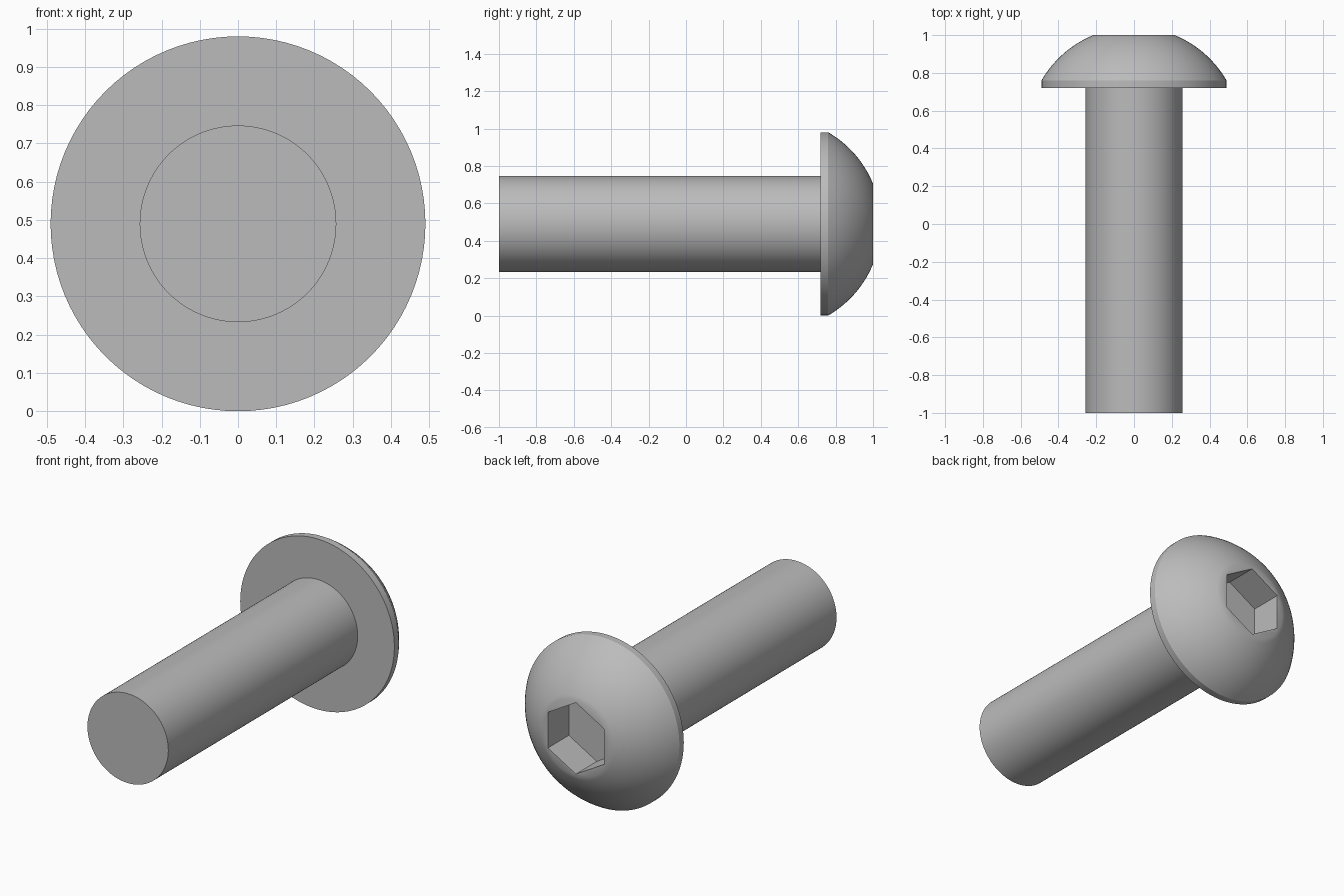
import bpy, bmesh, math
from mathutils import Matrix, Vector

cube = bpy.data.objects.get("Cube")
if cube:
    bpy.data.objects.remove(cube, do_unlink=True)

AXIS_Z = 0.49        # height of the screw axis
HEAD_R, SHAFT_R, FLAT_R = 0.49, 0.257, 0.215
HEAD_Y, RIM_Y, TIP_Y = 0.72, 0.76, 1.0
SOCKET_R, SOCKET_DEPTH = 0.205, 0.19
SIDES, ARC_STEPS = 96, 14

steel = bpy.data.materials.new("grey_steel")
steel.use_nodes = True
color = (0.5, 0.5, 0.5, 1)
steel.diffuse_color = color
steel.node_tree.nodes["Principled BSDF"].inputs["Base Color"].default_value = color


def add_lathe(name, profile, sides):
    """Revolve (radius, y) points around the screw axis and cap the ends."""
    bm = bmesh.new()
    rings = []
    for r, y in profile:
        ring = []
        for i in range(sides):
            a = math.tau * i / sides
            ring.append(bm.verts.new((r * math.sin(a), y, AXIS_Z + r * math.cos(a))))
        rings.append(ring)
    for lower, upper in zip(rings, rings[1:]):
        for i in range(sides):
            j = (i + 1) % sides
            bm.faces.new((lower[i], lower[j], upper[j], upper[i]))
    bm.faces.new(rings[0])
    bm.faces.new(rings[-1])
    bmesh.ops.recalc_face_normals(bm, faces=bm.faces)
    mesh = bpy.data.meshes.new(name)
    bm.to_mesh(mesh)
    bm.free()
    mesh.materials.append(steel)
    obj = bpy.data.objects.new(name, mesh)
    bpy.context.collection.objects.link(obj)
    return obj


def select_only(obj):
    bpy.ops.object.select_all(action='DESELECT')
    obj.select_set(True)
    bpy.context.view_layer.objects.active = obj


# Domed head: short straight rim, then a spherical arc up to the flat tip
centre = (TIP_Y**2 + FLAT_R**2 - RIM_Y**2 - HEAD_R**2) / (2 * (TIP_Y - RIM_Y))
radius = math.hypot(HEAD_R, RIM_Y - centre)
start, end = math.asin(HEAD_R / radius), math.asin(FLAT_R / radius)
dome = []
for i in range(ARC_STEPS + 1):
    a = start + (end - start) * i / ARC_STEPS
    dome.append((radius * math.sin(a), centre + radius * math.cos(a)))
head = add_lathe("button_head", [(HEAD_R, HEAD_Y)] + dome, SIDES)

# Hexagonal drive socket, cut into the head with points up and down
cutter = add_lathe("socket_cutter",
                   [(SOCKET_R, TIP_Y - SOCKET_DEPTH), (SOCKET_R, TIP_Y + 0.1)], 6)
cutter.hide_render = True
cut = head.modifiers.new("hex_socket", 'BOOLEAN')
cut.operation = 'DIFFERENCE'
cut.solver = 'EXACT'
cut.object = cutter
select_only(head)
bpy.ops.object.modifier_apply(modifier=cut.name)
bpy.data.objects.remove(cutter, do_unlink=True)

# Plain cylindrical shaft
shaft = add_lathe("shaft", [(SHAFT_R, -1), (SHAFT_R, HEAD_Y)], SIDES)

for part in (head, shaft):
    select_only(part)
    bpy.ops.object.shade_smooth_by_angle(angle=math.radians(25))
